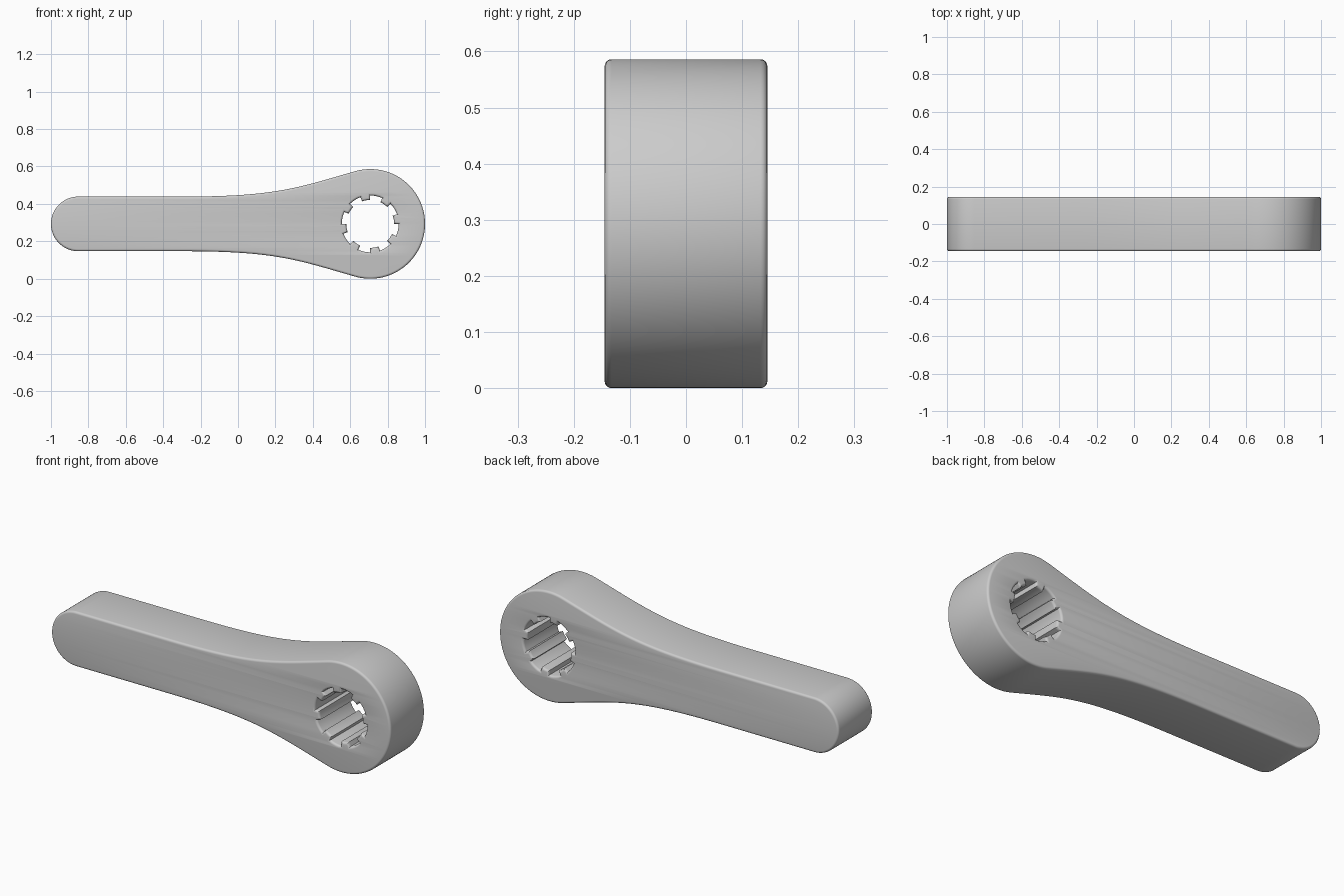
import bpy, bmesh
from math import sin, cos, pi, radians
from mathutils import Vector
from mathutils.geometry import interpolate_bezier

if "Cube" in bpy.data.objects:
    bpy.data.objects.remove(bpy.data.objects["Cube"], do_unlink=True)

HEAD_X, HEAD_R = 0.707, 0.293
TIP_R = 0.146
TIP_X = -1 + TIP_R
HALF_DEPTH, ROUND = 0.145, 0.012


def arc(cx, r, start, end, n):
    angles = [radians(start + (end - start) * i / n) for i in range(n + 1)]
    return [Vector((cx + r * cos(a), r * sin(a))) for a in angles]


# Upper half of the outline: head, flared neck, straight grip, round tip
head = arc(HEAD_X, HEAD_R, 0, 106, 40)
tangent = Vector((-cos(radians(16)), -sin(radians(16))))
neck = interpolate_bezier(head[-1], head[-1] + tangent * 0.33,
                          Vector((0.2, TIP_R)), Vector((-0.3, TIP_R)), 32)
tip = arc(TIP_X, TIP_R, 90, 180, 24)
upper = head + [p.xy for p in neck[1:]] + tip
lower = [Vector((p.x, -p.y)) for p in reversed(upper[1:-1])]

# Socket outline: eight grooves between inward teeth
socket = []
for i in range(8):
    a = 45 * i
    socket += arc(HEAD_X, 0.152, a, a - 25, 5)[::-1]
    socket += arc(HEAD_X, 0.128, a, a + 20, 4)

# Extruded body with rounded rims
curve = bpy.data.curves.new("wrench_body", "CURVE")
curve.dimensions = "2D"
curve.fill_mode = "BOTH"
curve.extrude = HALF_DEPTH - ROUND
curve.bevel_depth = ROUND
curve.bevel_resolution = 3
curve.offset = -ROUND
for loop in (upper + lower, socket):
    spline = curve.splines.new("POLY")
    spline.points.add(len(loop) - 1)
    for point, p in zip(spline.points, loop):
        point.co = (p.x, p.y, 0, 1)
    spline.use_cyclic_u = True

body = bpy.data.objects.new("wrench_body", curve)
bpy.context.collection.objects.link(body)
body.rotation_euler.x = pi / 2
body.location.z = HEAD_R
bpy.ops.object.select_all(action="DESELECT")
body.select_set(True)
bpy.context.view_layer.objects.active = body
bpy.ops.object.convert(target="MESH")

# Weld the caps to the rims
bm = bmesh.new()
bm.from_mesh(body.data)
bmesh.ops.remove_doubles(bm, verts=bm.verts, dist=0.0002)
bmesh.ops.recalc_face_normals(bm, faces=bm.faces)
bm.to_mesh(body.data)
bm.free()
bpy.ops.object.shade_smooth_by_angle(angle=radians(35))

# Plain grey finish
grey = bpy.data.materials.new("plain_grey")
grey.use_nodes = True
colour = (0.6, 0.6, 0.6, 1)
grey.diffuse_color = colour
grey.node_tree.nodes["Principled BSDF"].inputs["Base Color"].default_value = colour
body.data.materials.clear()
body.data.materials.append(grey)
